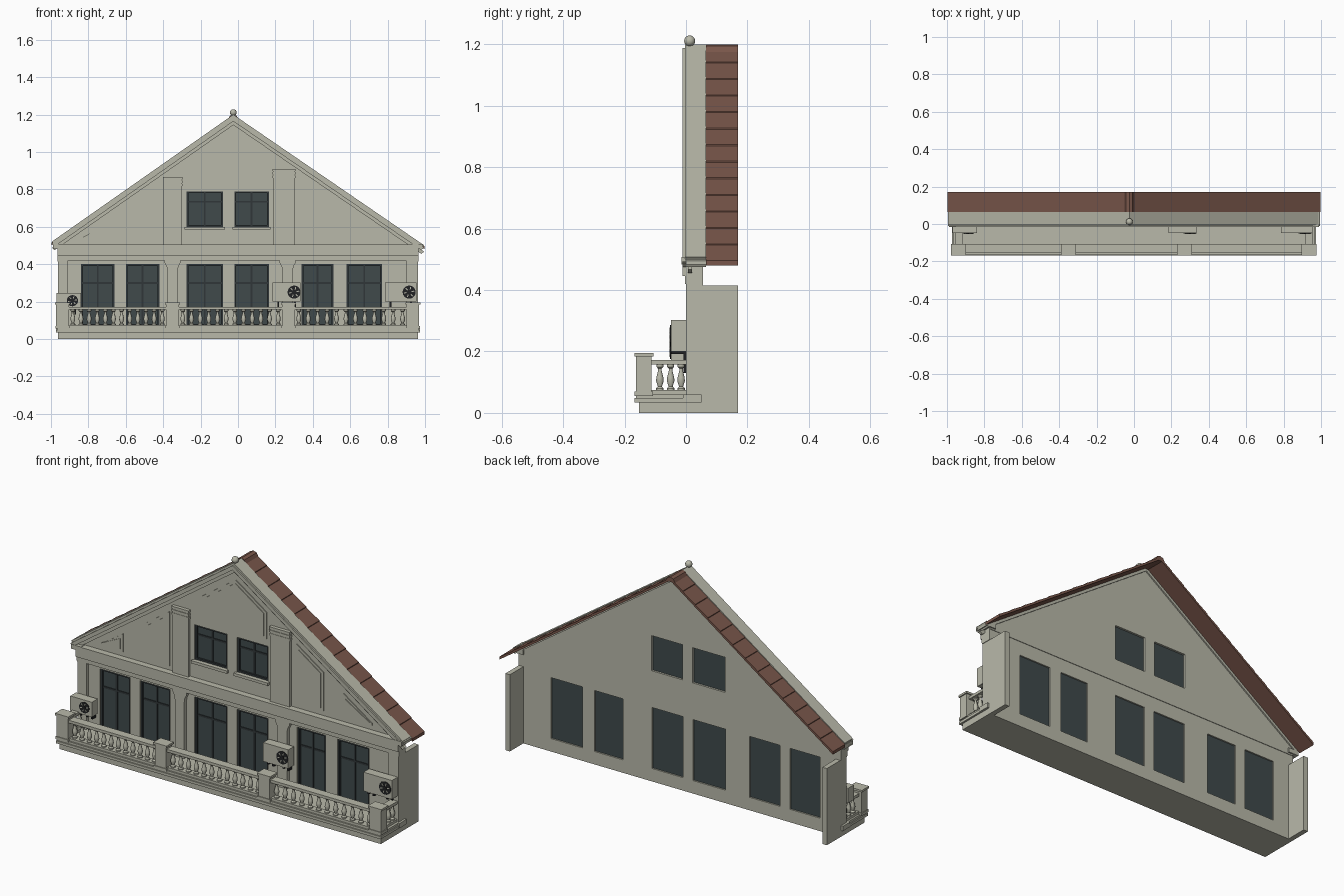
import bpy, bmesh, math
from mathutils import Matrix, Vector

cube = bpy.data.objects.get("Cube")
if cube:
    bpy.data.objects.remove(cube, do_unlink=True)


def material(name, rgb):
    m = bpy.data.materials.new(name)
    m.use_nodes = True
    m.diffuse_color = (*rgb, 1)
    bsdf = m.node_tree.nodes["Principled BSDF"]
    bsdf.inputs["Base Color"].default_value = (*rgb, 1)
    bsdf.inputs["Roughness"].default_value = 0.8
    return m


STONE = material("pale stone", (0.485, 0.485, 0.40))
GLASS = material("dark glass", (0.05, 0.068, 0.071))
FRAME = material("window frame", (0.03, 0.037, 0.04))
TILE = material("brown roof tile", (0.19, 0.094, 0.069))
METAL = material("black metal", (0.015, 0.016, 0.018))


def box(bm, x0, x1, y0, y1, z0, z1):
    size = Matrix.Diagonal((x1 - x0, y1 - y0, z1 - z0, 1))
    mid = Vector((x0 + x1, y0 + y1, z0 + z1)) / 2
    bmesh.ops.create_cube(bm, size=1, matrix=Matrix.Translation(mid) @ size)


def prism(bm, pts, y0, y1):
    """Extrude an (x, z) outline from y0 to y1."""
    a = [bm.verts.new((x, y0, z)) for x, z in pts]
    b = [bm.verts.new((x, y1, z)) for x, z in pts]
    bm.faces.new(a)
    bm.faces.new(b[::-1])
    for i in range(len(pts)):
        j = (i + 1) % len(pts)
        bm.faces.new((a[j], a[i], b[i], b[j]))


def lathe(bm, profile, x, y, sides=10):
    """Turn an (r, z) profile about a vertical axis."""
    rings = []
    for r, z in profile:
        rings.append([bm.verts.new((x + r * math.cos(t), y + r * math.sin(t), z))
                      for t in (math.tau * i / sides for i in range(sides))])
    for lo, hi in zip(rings, rings[1:]):
        for i in range(sides):
            j = (i + 1) % sides
            bm.faces.new((lo[i], lo[j], hi[j], hi[i]))
    bm.faces.new(rings[0][::-1])
    bm.faces.new(rings[-1])


def finish(bm, name, mat, smooth=False):
    bmesh.ops.recalc_face_normals(bm, faces=bm.faces)
    me = bpy.data.meshes.new(name)
    bm.to_mesh(me)
    bm.free()
    me.materials.append(mat)
    ob = bpy.data.objects.new(name, me)
    bpy.context.collection.objects.link(ob)
    if smooth:
        bpy.ops.object.select_all(action="DESELECT")
        ob.select_set(True)
        bpy.context.view_layer.objects.active = ob
        bpy.ops.object.shade_smooth_by_angle(angle=math.radians(40))


PEAK = -0.025
FACE, BACK = .02, .055      # wall front and back


def slope(x, drop=0.0):
    """Height of the gable edge at x."""
    return 1.2 - drop - (0.70 if x < PEAK else 0.685) * abs(x - PEAK)


LOWER = [(-.84, -.66), (-.60, -.42), (-.275, -.08), (-.02, .165), (.34, .51), (.58, .77)]
UPPER = LOWER[2:4]
L_Z, U_Z = (.07, .40), (.60, .79)

# Lower wall: piers between window openings, strips below and above
bm = bmesh.new()
edges = [-.96] + [x for w in LOWER for x in w] + [.96]
for a, b in zip(edges[::2], edges[1::2]):
    box(bm, a, b, FACE, BACK, *L_Z)
box(bm, -.96, .96, FACE, BACK, 0, L_Z[0])
box(bm, -.96, .96, FACE, BACK, L_Z[1], .48)
finish(bm, "lower_wall", STONE)

# Gable wall around the two upper windows
bm = bmesh.new()
xa, xb = UPPER[0][0], UPPER[1][1]
gable = (FACE, BACK + .003)
for e, x in ((-.96, xa), (.96, xb)):
    prism(bm, [(e, .475), (x, .475), (x, slope(x, .02)), (e, slope(e, .02))], *gable)
prism(bm, [(xa, U_Z[1]), (xb, U_Z[1]), (xb, slope(xb, .02)),
           (PEAK, slope(PEAK, .02)), (xa, slope(xa, .02))], *gable)
box(bm, xa, xb, *gable, .475, U_Z[0])
box(bm, UPPER[0][1], UPPER[1][0], *gable, *U_Z)
finish(bm, "gable_wall", STONE)

# Windows: pane, border and cross bars
panes, frames, sills = bmesh.new(), bmesh.new(), bmesh.new()
for wins, (z0, z1) in ((LOWER, L_Z), (UPPER, U_Z)):
    for a, b in wins:
        m, t, bar = (a + b) / 2, z0 + (z1 - z0) * .68, .01
        box(panes, a, b, .037, .047, z0, z1)
        for x in (a, b - bar):
            box(frames, x, x + bar, .026, .037, z0, z1)
        for z in (z0, z1 - bar):
            box(frames, a, b, .027, .037, z, z + bar)
        box(frames, m - bar / 2, m + bar / 2, .033, .037, z0, z1)
        box(frames, a, b, .0335, .037, t, t + bar)
        if wins is UPPER:
            box(sills, a - .01, b + .01, .004, .03, z0 - .015, z0)
finish(panes, "window_panes", GLASS)
finish(frames, "window_frames", FRAME)
finish(sills, "window_sills", STONE)

# Side wings reaching back
bm = bmesh.new()
for s in (-1, 1):
    box(bm, *sorted((s * .935, s * .962)), 0, .17, 0, .415)
finish(bm, "side_wings", STONE)

# Wall columns with flared capitals
bm = bmesh.new()
COLUMNS = (-.935, -.35, .265, .93)
for c in COLUMNS:
    half = [(.028, .06), (.028, .365), (.031, .385), (.038, .40), (.043, .408), (.043, .42)]
    half = [(min(r, .962 - abs(c)), z) for r, z in half]
    prism(bm, [(c + r, z) for r, z in half] + [(c - r, z) for r, z in half[::-1]], 0, FACE)
finish(bm, "wall_columns", STONE)

# Entablature and cornice with end returns
bm = bmesh.new()
box(bm, -.965, .965, -.003, FACE, .42, .485)
box(bm, -.97, .97, -.015, FACE, .485, .505)
box(bm, -.965, .965, -.012, 0, .445, .485)
for s in (-1, 1):
    box(bm, *sorted((s * .93, s * .965)), 0, BACK, .415, .485)
    box(bm, *sorted((s * .93, s * .99)), -.015, .065, .483, .507)
finish(bm, "entablature", STONE)

# Gable coping, its front moulding and its inner moulding
bm = bmesh.new()
for e in (-.995, .995):
    for y0, y1, top, low in ((-.004, .065, 0, .036), (-.012, 0, .012, .036),
                             (.006, FACE, .034, .056)):
        prism(bm, [(e, slope(e, top)), (PEAK, slope(PEAK, top)),
                   (PEAK, slope(PEAK, low)), (e * .985, slope(e * .985, low))], y0, y1)
finish(bm, "gable_coping", STONE)

# Raised gable pilasters with stepped capitals
bm = bmesh.new()
for a, b, top in ((-.40, -.297, .865), (.185, .308, .91)):
    box(bm, a + .003, b - .003, .005, FACE, .505, top)
    for i in range(3):
        z = top - .018 * (i + 1)
        box(bm, a, b, .001 + .001 * i, FACE, z + .006, z + .018)
finish(bm, "gable_pilasters", STONE)

# Raised gable panels, each a thin plate with a stepped centre
bm = bmesh.new()


def panel(a, b, z0):
    for inset, rise in ((0, .005), (.014, .009)):
        l, r, z, d = a + inset, b - inset, z0 + inset, .10 + inset * 1.2
        pts = [(l, z), (r, z), (r, max(slope(r, d), z + .003))]
        if l < PEAK < r:
            pts.append((PEAK, slope(PEAK, d)))
        pts.append((l, max(slope(l, d), z + .003)))
        prism(bm, pts, FACE - rise, FACE)


for a, b in ((-.84, -.70), (-.56, -.42), (.34, .50), (.62, .79)):
    panel(a, b, .53)
panel(-.26, .16, .83)
finish(bm, "gable_panels", STONE)

# Roof: overlapping tile courses on each slope, plus ridge
bm = bmesh.new()
COURSES = 13
for e in (-.998, .998):
    xs = [PEAK + (e - PEAK) * i / COURSES for i in range(COURSES + 1)]
    for a, b in zip(xs, xs[1:]):
        prism(bm, [(a, slope(a, .007)), (b, slope(b, .003)),
                   (b, slope(b, .019)), (a, slope(a, .019))], .065, .17)
prism(bm, [(PEAK - .028, 1.174), (PEAK - .018, 1.194), (PEAK, 1.2),
           (PEAK + .018, 1.194), (PEAK + .028, 1.174)], .065, .17)
finish(bm, "tiled_roof", TILE)

# Ball finial
bm = bmesh.new()
ball = [(.018 * math.sin(t), 1.211 - .018 * math.cos(t))
        for t in (math.pi * i / 10 for i in range(1, 10))]
lathe(bm, [(.014, 1.18), (.009, 1.194)] + ball, PEAK, .012, 16)
finish(bm, "ball_finial", STONE, True)

# Balcony floor
bm = bmesh.new()
box(bm, -.962, .962, -.153, BACK, 0, .034)
box(bm, -.972, .972, -.168, 0, .034, .048)
box(bm, -.966, .966, -.162, FACE, .048, .06)
for s in (-1, 1):
    box(bm, *sorted((s * .95, s * .974)), -.01, .05, .034, .06)
finish(bm, "balcony_floor", STONE)

# Balcony posts with caps
POSTS = (-.938, -.35, .27, .935)
bm = bmesh.new()
for c in POSTS:
    box(bm, c - .034, c + .034, -.163, -.112, .055, .186)
    box(bm, c - .04, c + .04, -.168, -.106, .184, .195)
    box(bm, c - .038, c + .038, -.167, -.108, .055, .07)
finish(bm, "balcony_posts", STONE)

# Rails and turned balusters
rails, balusters = bmesh.new(), bmesh.new()
TURNED = [(.013, .07), (.013, .08), (.007, .086), (.013, .104), (.012, .115),
          (.006, .138), (.006, .144), (.012, .15), (.012, .158)]
for a, b in zip(POSTS, POSTS[1:]):
    box(rails, a, b, -.156, -.11, .157, .172)
    box(rails, a, b, -.154, -.112, .06, .074)
    n = 12
    for i in range(n):
        lathe(balusters, TURNED, a + .055 + (b - a - .11) * i / (n - 1), -.133)
for c in (POSTS[0], POSTS[-1]):
    box(rails, c - .02, c + .02, -.115, 0, .157, .172)
    box(rails, c - .018, c + .018, -.115, 0, .06, .074)
    for y in (-.085, -.05, -.016):
        lathe(balusters, TURNED, c, y)
finish(rails, "balcony_rails", STONE)
finish(balusters, "balusters", STONE, True)

# Air conditioners: case, bracket, round fan grille
cases, metal, blades = bmesh.new(), bmesh.new(), bmesh.new()
UNITS = ((-.97, -.84, .165, .245, -.885, .03), (.185, .335, .2, .302, .30, .035),
         (.785, .955, .2, .302, .915, .035))
for x0, x1, z0, z1, fx, r in UNITS:
    fz = (z0 + z1) / 2
    box(cases, x0, x1, -.049, 0, z0, z1)
    for x in (x0 + .025, x1 - .035):
        box(metal, x, x + .01, -.049, FACE, z0 - .008, z0)
        box(metal, x, x + .01, -.008, FACE, z0 - .035, z0)
    for radius, depth, y in ((r, .003, -.05), (r * .3, .004, -.052)):
        at = Matrix.Translation((fx, y, fz)) @ Matrix.Rotation(math.pi / 2, 4, "X")
        bmesh.ops.create_cone(metal, cap_ends=True, segments=20, radius1=radius,
                              radius2=radius, depth=depth, matrix=at)
    for i in range(6):
        t = math.tau * i / 6
        prism(blades, [(fx + r * q * math.cos(t + w), fz + r * q * math.sin(t + w))
                       for q, w in ((.4, 0), (.8, .1), (.8, .3), (.4, .35))], -.053, -.051)
finish(cases, "air_conditioner_cases", STONE)
finish(metal, "fan_grilles_and_brackets", METAL)
finish(blades, "fan_blades", STONE)
